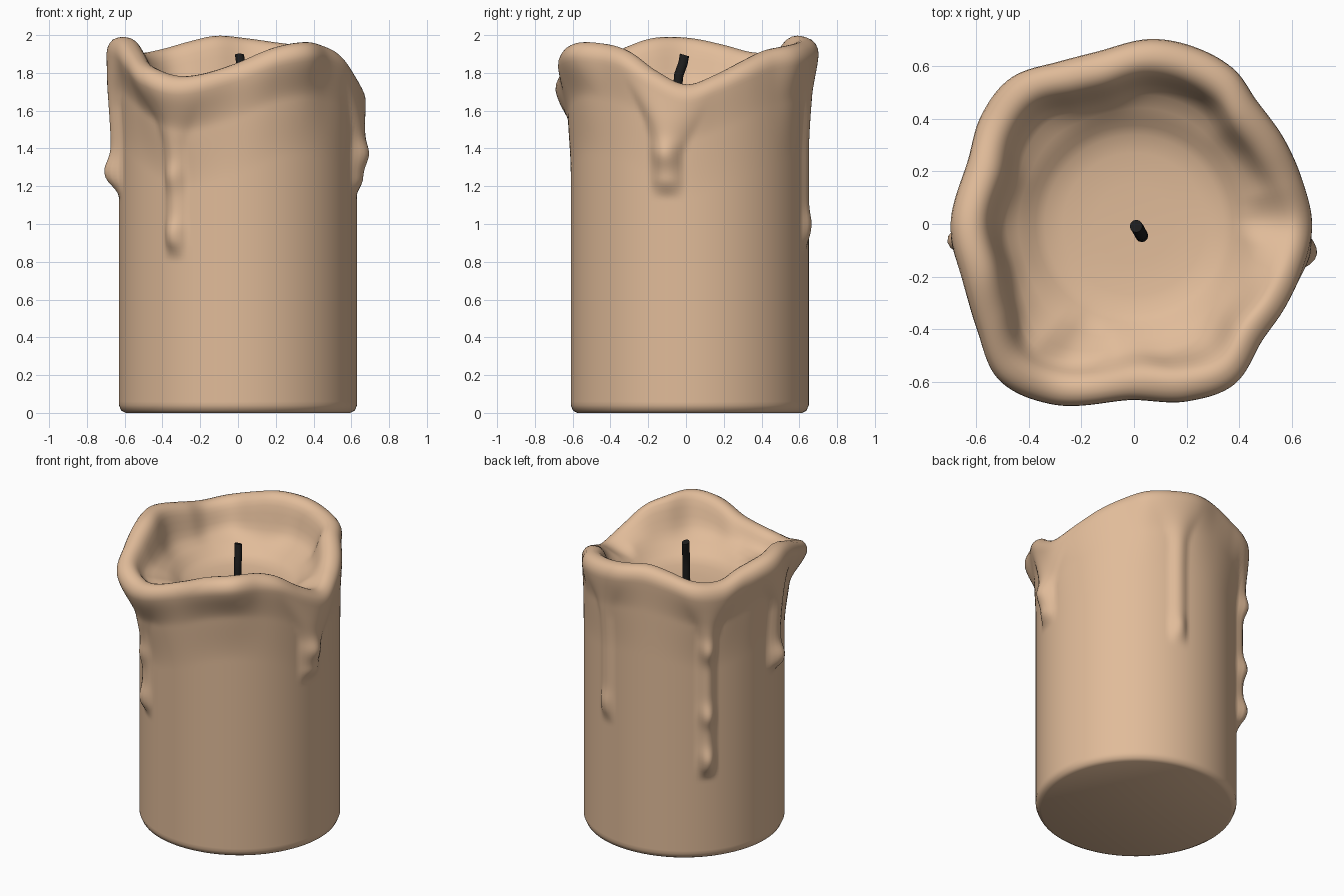
import bpy, bmesh, math

if "Cube" in bpy.data.objects:
    bpy.data.objects.remove(bpy.data.objects["Cube"])

N, ROWS, CY, BODY_R = 200, 90, 0.02, 0.63
FLOOR = 1.61

# Rim samples: angle, crest height, outer radius
RIM = [(0, 1.74, .675), (15, 1.79, .66), (30, 1.86, .655), (45, 1.92, .66), (57, 1.945, .70),
       (72, 1.965, .71), (85, 1.985, .705), (101, 2.0, .67), (115, 1.97, .68), (130, 1.925, .725),
       (145, 1.91, .71), (160, 1.95, .675), (180, 1.99, .695), (198, 1.985, .685), (214, 1.92, .72),
       (229, 1.84, .785), (245, 1.785, .755), (268, 1.85, .67), (287, 1.935, .705), (302, 1.965, .72),
       (317, 1.95, .66), (330, 1.91, .655), (345, 1.81, .66)]

# Drips: angle, end height, bulge, half width, extra bead heights
DRIPS = [(238.5, .86, .045, .055, (.95, 1.25)),
         (349, 1.19, .06, .07, (1.37,)),
         (187, 1.19, .07, .06, (1.28,)),
         (138, .60, .06, .05, (.70, 1.0, 1.45)),
         (75, .90, .03, .05, (1.0,))]


def smooth(a, b, x):
    t = max(0, min(1, (x - a) / (b - a)))
    return t * t * (3 - 2 * t)


def rim(deg):
    """Smooth closed interpolation of crest height and outer radius."""
    n = len(RIM)
    i = max(k for k in range(n) if RIM[k][0] <= deg)

    def pt(k):
        a, h, r = RIM[k % n]
        return a + 360 * (k // n), h, r
    p = [pt(k) for k in range(i - 1, i + 3)]
    span = p[2][0] - p[1][0]
    t = (deg - p[1][0]) / span
    out = []
    for c in (1, 2):
        m1 = (p[2][c] - p[0][c]) / (p[2][0] - p[0][0]) * span
        m2 = (p[3][c] - p[1][c]) / (p[3][0] - p[1][0]) * span
        out.append((2*t**3 - 3*t*t + 1) * p[1][c] + (t**3 - 2*t*t + t) * m1
                   + (3*t*t - 2*t**3) * p[2][c] + (t**3 - t*t) * m2)
    return out


def drip(deg, z, h):
    """Outward bulge of the wax runs at this place on the wall."""
    total = 0
    for a, end, amp, w, beads in DRIPS:
        d = ((deg - a + 180) % 360 - 180) * math.pi / 180 * BODY_R
        width = w * (1 + 1.6 * smooth(h - .4, h - .05, z))
        across = max(0, 1 - (d / (1.35 * width)) ** 2) ** 1.5
        bead = sum(math.exp(-((z - b) / .07) ** 2) for b in beads)
        along = smooth(end - .06, end + .05, z) * (1 - smooth(h - .3, h - .05, z))
        total += amp * across * along * (.7 + .5 * bead)
    return total


def column(deg):
    """Profile (radius, height, centre y) from the base up over the rim to the pool."""
    h, r = rim(deg)
    pts = [(BODY_R - .035, 0, CY), (BODY_R - .012, .012, CY), (BODY_R, .04, CY)]
    # Outer wall flaring into the lip
    top = h - .085
    for i in range(1, ROWS + 1):
        z = .04 + (top - .04) * i / ROWS
        f = .3 * smooth(h - .6, h - .2, z) + .7 * smooth(h - .3, h - .06, z)
        pts.append((BODY_R + (r - BODY_R) * f + drip(deg, z, h), z, CY * (1 - f)))
    # Gentle inner slope on the low right side, a steep wall elsewhere
    g = math.exp(-(((deg + 12 + 180) % 360 - 180) / 45) ** 2)
    half = .075
    zl = min(1.725, h - .10 + .06 * g)
    # Rounded crest, cut short where the inner slope is gentle
    for i in range(1, 10):
        a = math.pi * i / 10 * (1 - .4 * g)
        pts.append((r - half + half * math.cos(a), top + .085 * math.sin(a), 0))
    # Inner wall and ledge
    r0, z0, _ = pts[-1]
    r1 = (r0 - .05) * (1 - g) + .45 * g
    z1 = min(zl, z0 - .01)
    for t in (.25, .5, .75, 1):
        pts.append((r0 + (r1 - r0) * t, z0 + (z1 - z0) * smooth(-.2, 1.15, t), 0))
    # Melted pool
    path = [(.43, .085), (.40, .07), (.375, .04), (.35, .018), (.30, .006), (.15, 0)]
    return pts + [(a, min(FLOOR + b, z1 - .005), 0) for a, b in path]


def material(name, color):
    m = bpy.data.materials.new(name)
    m.diffuse_color = color
    m.use_nodes = True
    m.node_tree.nodes["Principled BSDF"].inputs["Base Color"].default_value = m.diffuse_color
    return m


# Wax body
bm = bmesh.new()
cols = []
for k in range(N):
    deg = 360 * k / N
    c, s = math.cos(math.radians(deg)), math.sin(math.radians(deg))
    cols.append([bm.verts.new((r * c, r * s + cy, z)) for r, z, cy in column(deg)])
for k in range(N):
    a, b = cols[k], cols[(k + 1) % N]
    for j in range(len(a) - 1):
        bm.faces.new((a[j], b[j], b[j + 1], a[j + 1]))
bm.faces.new([c[0] for c in reversed(cols)])
hub = bm.verts.new((0, 0, FLOOR))
for k in range(N):
    bm.faces.new((cols[k][-1], cols[(k + 1) % N][-1], hub))
# Soften the inside
soft = [v for c in cols for v in c[ROWS + 6:-1]]
for _ in range(4):
    bmesh.ops.smooth_vert(bm, verts=soft, factor=.4, use_axis_x=True, use_axis_y=True, use_axis_z=True)
mesh = bpy.data.meshes.new("wax_body")
bm.to_mesh(mesh)
bm.free()
wax = bpy.data.objects.new("wax_body", mesh)
bpy.context.collection.objects.link(wax)
mesh.materials.append(material("wax", (.75, .50, .32, 1)))

# Wick: bent round cord
bm = bmesh.new()
path = [(.03, -.045, FLOOR - .03), (.03, -.045, 1.72), (.026, -.038, 1.79), (.014, -.016, 1.85), (.008, -.008, 1.895)]
rings = [[bm.verts.new((x + .024 * math.cos(i * math.pi / 6), y + .024 * math.sin(i * math.pi / 6),
                        z - .3 * .024 * math.sin(i * math.pi / 6) * (z > 1.75)))
          for i in range(12)] for x, y, z in path]
for a, b in zip(rings, rings[1:]):
    for i in range(12):
        bm.faces.new((a[i], a[(i + 1) % 12], b[(i + 1) % 12], b[i]))
bm.faces.new(rings[-1])
bm.faces.new(rings[0][::-1])
mesh = bpy.data.meshes.new("wick")
bm.to_mesh(mesh)
bm.free()
wick = bpy.data.objects.new("wick", mesh)
bpy.context.collection.objects.link(wick)
mesh.materials.append(material("wick_black", (.012, .012, .012, 1)))

# Smooth shading with sharp wick edges
for ob in (wax, wick):
    ob.select_set(True)
bpy.context.view_layer.objects.active = wax
bpy.ops.object.shade_smooth_by_angle(angle=math.radians(70))
